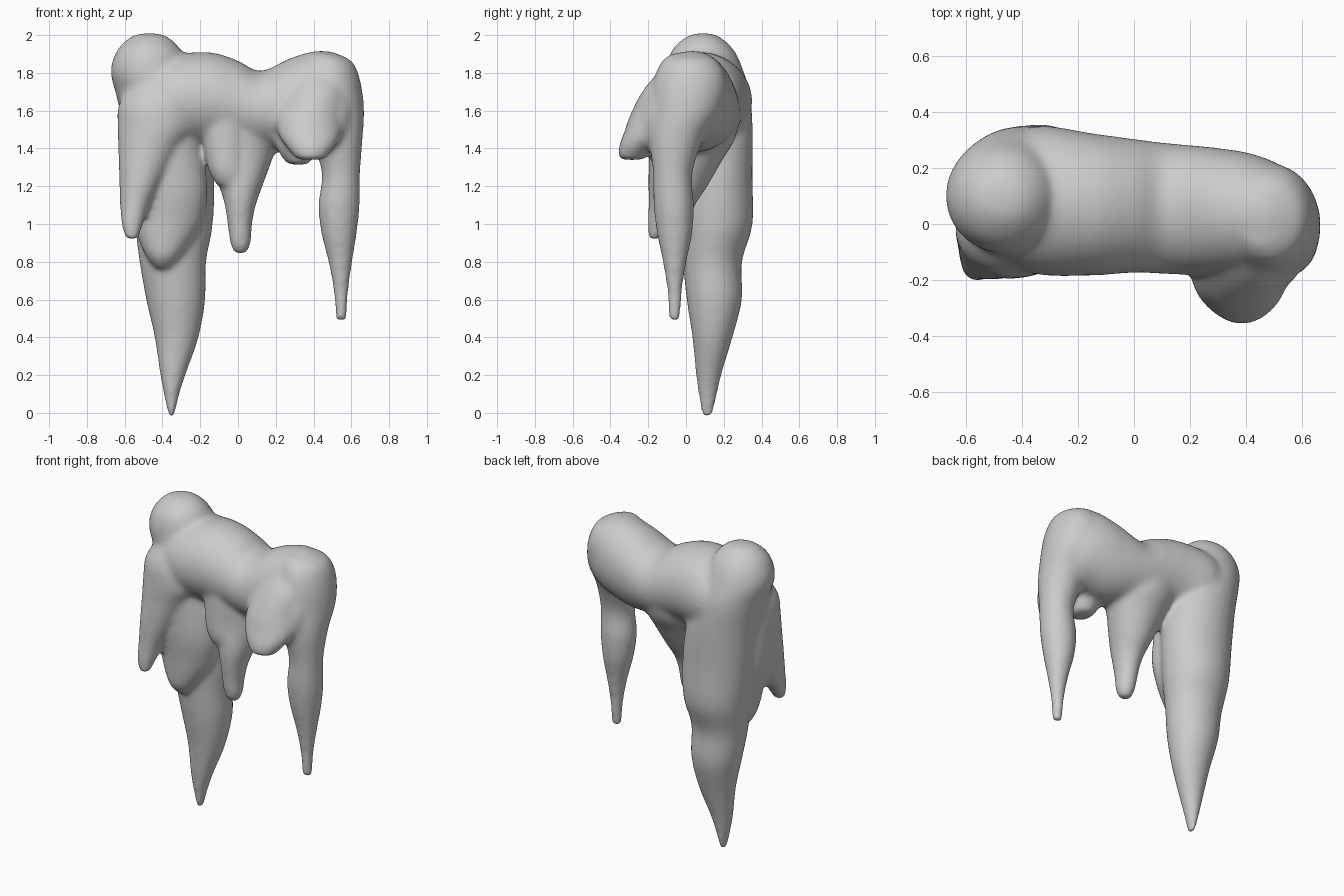
import bpy, bmesh, math

SIDES = 32
STEPS = 6


def spline(rows):
    """Catmull-Rom interpolation through the section rows."""
    out = []
    for i in range(len(rows) - 1):
        a, b = rows[max(i - 1, 0)], rows[i]
        c, d = rows[i + 1], rows[min(i + 2, len(rows) - 1)]
        for s in range(STEPS):
            t = s / STEPS
            out.append([0.5 * (2 * q + (r - p) * t + (2 * p - 5 * q + 4 * r - w) * t * t
                               + (3 * q - p - 3 * r + w) * t ** 3)
                        for p, q, r, w in zip(a, b, c, d)])
    out.append(list(rows[-1]))
    return out


def loft(bm, rows, axis="z"):
    """Closed tube of ellipses; row = (position on axis, centre u, centre v, radius u, radius v)."""
    rings = []
    for p, cu, cv, ru, rv in spline(rows):
        ru, rv = max(ru, 0.006), max(rv, 0.006)
        ring = []
        for k in range(SIDES):
            a = 2 * math.pi * k / SIDES
            u, v = cu + ru * math.cos(a), cv + rv * math.sin(a)
            ring.append(bm.verts.new((u, v, p) if axis == "z" else (p, u, v)))
        rings.append(ring)
    faces = [bm.faces.new(rings[0]), bm.faces.new(rings[-1])]
    for r0, r1 in zip(rings, rings[1:]):
        for k in range(SIDES):
            j = (k + 1) % SIDES
            faces.append(bm.faces.new((r0[k], r0[j], r1[j], r1[k])))
    bmesh.ops.recalc_face_normals(bm, faces=faces)


bm = bmesh.new()

# horizontal bar
loft(bm, [(-0.56, 0.08, 1.66, 0.06, 0.08), (-0.50, 0.08, 1.65, 0.19, 0.20),
          (-0.35, 0.085, 1.65, 0.265, 0.245), (-0.15, 0.07, 1.66, 0.255, 0.25),
          (0.0, 0.065, 1.63, 0.24, 0.235), (0.12, 0.055, 1.60, 0.235, 0.21),
          (0.28, 0.045, 1.63, 0.23, 0.25), (0.43, 0.035, 1.665, 0.215, 0.253),
          (0.55, 0.015, 1.67, 0.18, 0.22), (0.625, 0.005, 1.66, 0.10, 0.13),
          (0.655, 0.0, 1.65, 0.04, 0.05)], "x")

# long left stalactite with its rounded head
loft(bm, [(2.01, -0.47, 0.09, 0.03, 0.03), (1.99, -0.47, 0.09, 0.10, 0.09),
          (1.92, -0.47, 0.09, 0.17, 0.165), (1.81, -0.465, 0.10, 0.21, 0.205),
          (1.68, -0.43, 0.12, 0.215, 0.222), (1.5, -0.38, 0.145, 0.225, 0.208),
          (1.25, -0.35, 0.16, 0.225, 0.192), (1.0, -0.34, 0.165, 0.207, 0.188),
          (0.8, -0.345, 0.14, 0.177, 0.157), (0.6, -0.33, 0.15, 0.157, 0.147),
          (0.4, -0.325, 0.14, 0.117, 0.107), (0.2, -0.345, 0.12, 0.068, 0.068),
          (0.08, -0.352, 0.115, 0.038, 0.048), (-0.025, -0.352, 0.112, 0.016, 0.028)])

# left front curtain
loft(bm, [(1.76, -0.43, 0.04, 0.12, 0.15), (1.64, -0.43, -0.01, 0.20, 0.17),
          (1.52, -0.43, -0.03, 0.208, 0.165), (1.4, -0.47, -0.05, 0.165, 0.145),
          (1.25, -0.51, -0.08, 0.12, 0.12), (1.1, -0.545, -0.11, 0.08, 0.09),
          (1.0, -0.56, -0.145, 0.058, 0.06), (0.92, -0.562, -0.168, 0.035, 0.032)])

# curtain's outer edge running back into the stalactite
loft(bm, [(1.65, -0.50, 0.02, 0.12, 0.16), (1.45, -0.52, 0.0, 0.11, 0.18),
          (1.25, -0.53, 0.0, 0.09, 0.16), (1.1, -0.52, 0.02, 0.06, 0.12),
          (1.0, -0.50, 0.04, 0.03, 0.06)])

# short drip on the left stalactite
loft(bm, [(1.45, -0.36, 0.02, 0.16, 0.15), (1.2, -0.36, 0.01, 0.20, 0.14),
          (1.02, -0.37, 0.02, 0.185, 0.13), (0.9, -0.385, 0.01, 0.135, 0.11),
          (0.82, -0.395, 0.0, 0.085, 0.085), (0.765, -0.40, 0.0, 0.035, 0.04)])

# centre drip
loft(bm, [(1.62, 0.0, 0.08, 0.24, 0.22), (1.45, 0.01, 0.06, 0.205, 0.20),
          (1.35, 0.015, 0.03, 0.17, 0.17), (1.2, 0.015, -0.02, 0.115, 0.135),
          (1.1, 0.012, -0.05, 0.083, 0.10), (1.0, 0.01, -0.06, 0.066, 0.077),
          (0.9, 0.013, -0.065, 0.056, 0.06), (0.845, 0.013, -0.065, 0.035, 0.035)])

# small lip in front of the centre drip
loft(bm, [(1.6, -0.06, -0.03, 0.14, 0.13), (1.4, -0.065, -0.06, 0.115, 0.105),
          (1.28, -0.055, -0.075, 0.10, 0.09), (1.205, -0.04, -0.08, 0.075, 0.06)])

# right stalactite
loft(bm, [(1.905, 0.45, 0.01, 0.06, 0.08), (1.86, 0.475, 0.02, 0.13, 0.15),
          (1.75, 0.49, 0.02, 0.16, 0.195), (1.6, 0.51, 0.0, 0.158, 0.185),
          (1.45, 0.525, -0.05, 0.135, 0.145), (1.27, 0.545, -0.07, 0.102, 0.105),
          (1.1, 0.535, -0.065, 0.110, 0.107), (0.95, 0.535, -0.06, 0.094, 0.094),
          (0.8, 0.542, -0.06, 0.064, 0.064), (0.65, 0.545, -0.06, 0.041, 0.041),
          (0.485, 0.547, -0.06, 0.03, 0.03)])

# right front flap, pointed when seen from above
loft(bm, [(1.84, 0.43, 0.01, 0.10, 0.12), (1.72, 0.42, -0.06, 0.16, 0.16),
          (1.58, 0.38, -0.14, 0.175, 0.155), (1.48, 0.38, -0.20, 0.17, 0.13),
          (1.41, 0.385, -0.255, 0.13, 0.10), (1.34, 0.385, -0.29, 0.075, 0.07)])

# shoulder between flap and right stalactite
loft(bm, [(1.78, 0.48, -0.02, 0.12, 0.13), (1.6, 0.48, -0.09, 0.13, 0.14),
          (1.48, 0.48, -0.12, 0.11, 0.12), (1.38, 0.48, -0.12, 0.06, 0.07)])

# lip below the flap
loft(bm, [(1.5, 0.31, -0.08, 0.12, 0.13), (1.4, 0.31, -0.1, 0.105, 0.11),
          (1.315, 0.32, -0.11, 0.06, 0.07)])

mesh = bpy.data.meshes.new("icicle_cluster")
bm.to_mesh(mesh)
bm.free()
obj = bpy.data.objects.new("icicle_cluster", mesh)
bpy.context.collection.objects.link(obj)

# fuse the parts into one skin and soften the joints
remesh = obj.modifiers.new("fuse", "REMESH")
remesh.mode = "VOXEL"
remesh.voxel_size = 0.013
remesh.use_smooth_shade = True
soft = obj.modifiers.new("soften", "SMOOTH")
soft.factor = 0.5
soft.iterations = 24
for p in mesh.polygons:
    p.use_smooth = True
